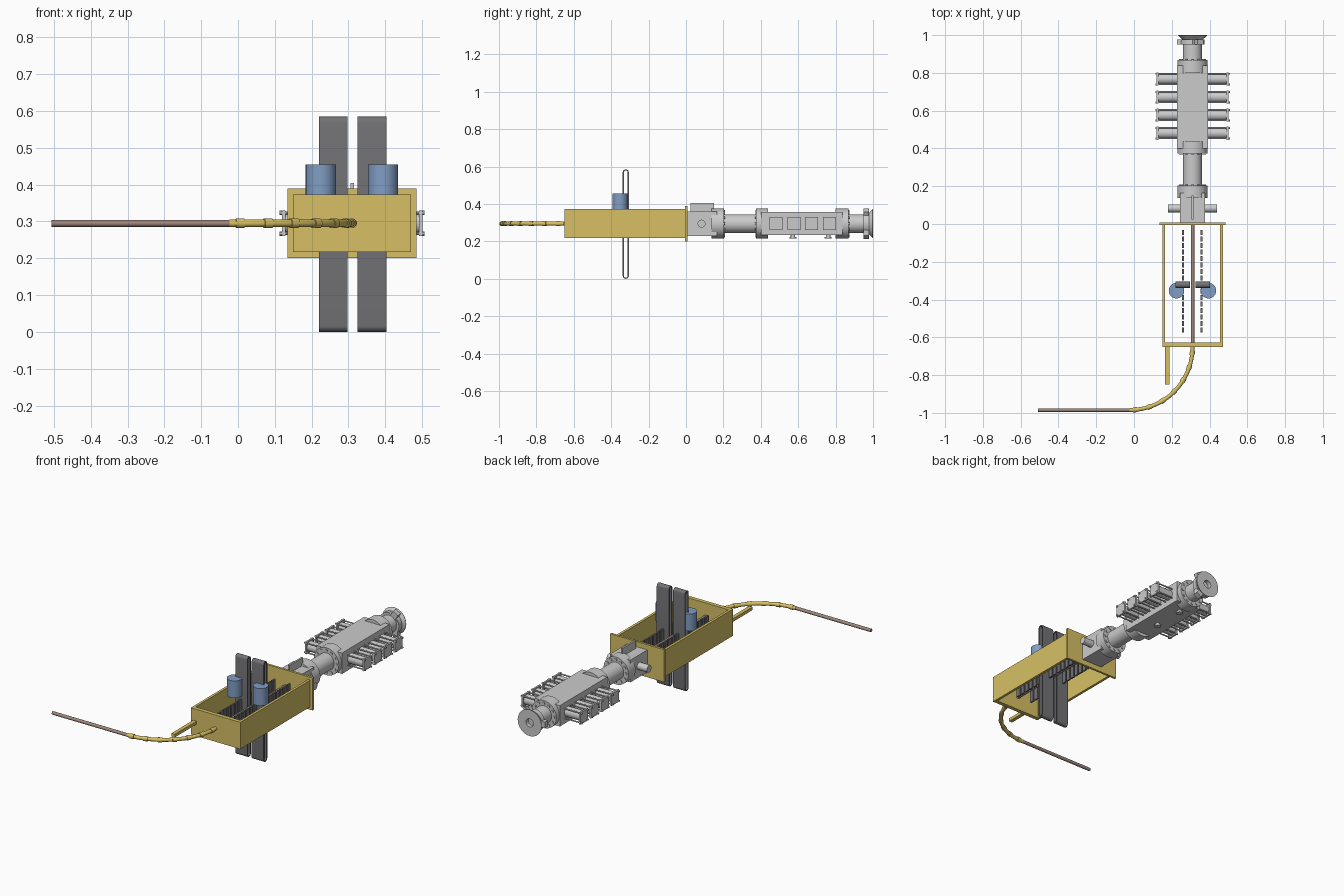
import bpy, bmesh, math
from mathutils import Vector, Matrix

if "Cube" in bpy.data.objects:
    bpy.data.objects.remove(bpy.data.objects["Cube"])

CX, CZ = 0.31, 0.295          # axis of the whole stack (runs along y)


def material(name, rgb):
    m = bpy.data.materials.new(name)
    m.diffuse_color = (*rgb, 1)
    m.use_nodes = True
    m.node_tree.nodes["Principled BSDF"].inputs["Base Color"].default_value = m.diffuse_color
    return m


YELLOW = material("yellow_paint", (0.68, 0.53, 0.13))
BLUE = material("blue_paint", (0.22, 0.34, 0.55))
BROWN = material("brown_pipe", (0.35, 0.25, 0.21))
DARK = material("dark_rubber", (0.17, 0.17, 0.18))


def add_box(bm, x, y, z):
    """Box from (min, max) pairs."""
    size = Matrix.Diagonal((x[1] - x[0], y[1] - y[0], z[1] - z[0], 1))
    mid = Matrix.Translation((sum(x) / 2, sum(y) / 2, sum(z) / 2))
    bmesh.ops.create_cube(bm, size=1, matrix=mid @ size)


def add_cyl(bm, a, b, r, segs=24):
    """Cylinder between two points."""
    a, b = Vector(a), Vector(b)
    rot = (b - a).to_track_quat('Z', 'Y').to_matrix().to_4x4()
    bmesh.ops.create_cone(bm, cap_ends=True, segments=segs, radius1=r, radius2=r,
                          depth=(b - a).length, matrix=Matrix.Translation((a + b) / 2) @ rot)


def add_lathe(bm, profile, segs=32):
    """Revolve (radius, y) points around the stack axis."""
    vs = [bm.verts.new((CX + r, y, CZ)) for r, y in profile]
    es = [bm.edges.new(p) for p in zip(vs, vs[1:])]
    bmesh.ops.spin(bm, geom=vs + es, cent=(CX, 0, CZ), axis=(0, 1, 0),
                   angle=2 * math.pi, steps=segs)
    bmesh.ops.remove_doubles(bm, verts=bm.verts[:], dist=1e-5)


def finish(bm, name, mat=None):
    bmesh.ops.recalc_face_normals(bm, faces=bm.faces[:])
    me = bpy.data.meshes.new(name)
    bm.to_mesh(me)
    bm.free()
    ob = bpy.data.objects.new(name, me)
    bpy.context.collection.objects.link(ob)
    if mat:
        me.materials.append(mat)
    bpy.ops.object.select_all(action='DESELECT')
    ob.select_set(True)
    bpy.context.view_layer.objects.active = ob
    bpy.ops.object.shade_smooth_by_angle(angle=math.radians(35))
    return ob


# Open frame: two sides, front wall
bm = bmesh.new()
for x in ((0.15, 0.165), (0.455, 0.47)):
    add_box(bm, x, (-0.65, -0.005), (0.217, 0.373))
add_box(bm, (0.165, 0.455), (-0.65, -0.627), (0.217, 0.373))
finish(bm, "frame_walls", YELLOW)

# Back plate, wider than the frame
bm = bmesh.new()
add_box(bm, (0.135, 0.485), (-0.005, 0.008), (0.2, 0.39))
finish(bm, "back_plate", YELLOW)

# Short bar on the front wall
bm = bmesh.new()
add_box(bm, (0.165, 0.187), (-0.85, -0.65), (0.286, 0.304))
finish(bm, "front_bar", YELLOW)

# Pipe: straight through the frame, and out of the guide along -x
bm = bmesh.new()
add_cyl(bm, (CX, 0, CZ), (CX, -0.65, CZ), 0.0095)
add_cyl(bm, (0, -0.985, CZ), (-0.507, -0.985, CZ), 0.0095)
finish(bm, "pipe", BROWN)

# Curved guide, quarter circle
AX, AY, AR = -0.023, -0.652, 0.333


def arc_point(deg):
    t = math.radians(deg)
    return Vector((AX + AR * math.sin(t), AY - AR * math.cos(t), CZ))


bm = bmesh.new()
STEPS, SEGS = 28, 16
rings = []
for i in range(STEPS + 1):
    p = arc_point(90 * i / STEPS)
    out = (p - Vector((AX, AY, CZ))).normalized()
    ring = []
    for k in range(SEGS):
        a = 2 * math.pi * k / SEGS
        ring.append(bm.verts.new(p + 0.0105 * (out * math.cos(a) + Vector((0, 0, math.sin(a))))))
    rings.append(ring)
for r0, r1 in zip(rings, rings[1:]):
    for k in range(SEGS):
        j = (k + 1) % SEGS
        bm.faces.new((r0[k], r0[j], r1[j], r1[k]))
bm.faces.new(rings[0])
bm.faces.new(rings[-1])
finish(bm, "guide_arch", YELLOW)

# Clamps along the guide
bm = bmesh.new()
for i in range(7):
    d = 5 + 13.3 * i
    add_cyl(bm, arc_point(d - 2), arc_point(d + 2), 0.0135, 12)
finish(bm, "guide_clamps", YELLOW)

# Upright endless belts: hollow capsule loops
for name, x0, x1 in (("left_belt", 0.22, 0.297), ("right_belt", 0.325, 0.403)):
    bm = bmesh.new()
    R, cy, H, N = 0.0165, -0.322, 0.585, 10
    loops = []
    for x in (x0, x1):
        for r in (R, R - 0.006):
            loop = []
            for zc, start in ((H - R, 0), (R, math.pi)):
                for k in range(N + 1):
                    a = start + math.pi * k / N
                    loop.append(bm.verts.new((x, cy + r * math.cos(a), zc + r * math.sin(a))))
            loops.append(loop)
    for p, q in ((0, 1), (1, 3), (3, 2), (2, 0)):
        n = len(loops[p])
        for k in range(n):
            j = (k + 1) % n
            bm.faces.new((loops[p][k], loops[p][j], loops[q][j], loops[q][k]))
    finish(bm, name, DARK)

# Drive motors
for name, x in (("left_motor", 0.225), ("right_motor", 0.394)):
    bm = bmesh.new()
    add_cyl(bm, (x, -0.353, 0.355), (x, -0.353, 0.455), 0.041, 32)
    finish(bm, name, BLUE)

# Gripper plates: two rows inside the frame
for name, x in (("left_grippers", 0.26), ("right_grippers", 0.357)):
    bm = bmesh.new()
    for i in range(16):
        y = -0.575 + 0.0345 * i
        add_box(bm, (x - 0.005, x + 0.005), (y, y + 0.026), (0.255, 0.335))
    finish(bm, name, DARK)

# Stripper block with lug and cross cylinder
bm = bmesh.new()
add_box(bm, (CX - 0.066, CX + 0.066), (0.008, 0.165), (CZ - 0.065, CZ + 0.065))
finish(bm, "stripper_block")
bm = bmesh.new()
add_box(bm, (CX - 0.005, CX + 0.005), (0.025, 0.15), (0.35, 0.405))
finish(bm, "stripper_lug")
bm = bmesh.new()
add_cyl(bm, (CX - 0.13, 0.083, CZ), (CX + 0.13, 0.083, CZ), 0.021)
finish(bm, "stripper_cylinder")

# Flanges with bolt heads on the side facing the neck
for name, y0, y1, side in (("stripper_flange", 0.137, 0.203, 1),
                           ("ram_front_flange", 0.373, 0.438, -1),
                           ("ram_back_flange", 0.8, 0.868, 1)):
    bm = bmesh.new()
    add_cyl(bm, (CX, y0, CZ), (CX, y1, CZ), 0.08, 40)
    face = y1 if side > 0 else y0
    for k in range(12):
        a = 2 * math.pi * k / 12
        x, z = CX + 0.065 * math.cos(a), CZ + 0.065 * math.sin(a)
        add_cyl(bm, (x, face - 0.002, z), (x, face + 0.005 * side, z), 0.008, 6)
    finish(bm, name)

# Necks, the last one ending in a bored, flared funnel
bm = bmesh.new()
add_cyl(bm, (CX, 0.2, CZ), (CX, 0.375, CZ), 0.05, 32)
finish(bm, "spool_neck")
bm = bmesh.new()
add_lathe(bm, [(0, 0.86), (0.05, 0.86), (0.05, 0.972), (0.077, 0.998), (0.077, 1.0),
               (0.024, 1.0), (0.024, 0.92), (0, 0.92)])
finish(bm, "end_funnel")

# Union nut with three lugs
bm = bmesh.new()
add_cyl(bm, (CX, 0.95, CZ), (CX, 0.978, CZ), 0.064, 32)
for deg in (60, 180, 300):
    n = len(bm.verts)
    add_box(bm, (CX + 0.05, CX + 0.083), (0.95, 0.978), (CZ - 0.018, CZ + 0.018))
    bm.verts.ensure_lookup_table()
    bmesh.ops.rotate(bm, verts=bm.verts[n:], cent=(CX, 0, CZ),
                     matrix=Matrix.Rotation(math.radians(deg), 3, 'Y'))
finish(bm, "union_nut")

# Ram body
bm = bmesh.new()
add_box(bm, (CX - 0.082, CX + 0.082), (0.4, 0.838), (CZ - 0.061, CZ + 0.061))
finish(bm, "ram_body")

# Four rams per side: cylinder, end plate, tie rods with nuts
for side, label in ((-1, "left"), (1, "right")):
    for i in range(4):
        y = 0.481 + 0.0955 * i
        bm = bmesh.new()

        def X(d):
            return CX + side * d
        add_cyl(bm, (X(0.08), y, CZ), (X(0.183), y, CZ), 0.029)
        add_box(bm, sorted((X(0.181), X(0.191))), (y - 0.035, y + 0.035), (CZ - 0.035, CZ + 0.035))
        for sy in (-1, 1):
            for sz in (-1, 1):
                py, pz = y + sy * 0.028, CZ + sz * 0.028
                add_cyl(bm, (X(0.08), py, pz), (X(0.183), py, pz), 0.004, 8)
                add_cyl(bm, (X(0.19), py, pz), (X(0.197), py, pz), 0.006, 6)
        finish(bm, f"{label}_ram_{i + 1}")

# Outlets under the ram body
for i, y in enumerate((0.572, 0.76)):
    bm = bmesh.new()
    add_cyl(bm, (CX, y, 0.24), (CX, y, 0.22), 0.012, 16)
    add_cyl(bm, (CX, y, 0.224), (CX, y, 0.215), 0.019, 20)
    finish(bm, f"outlet_{i + 1}")
